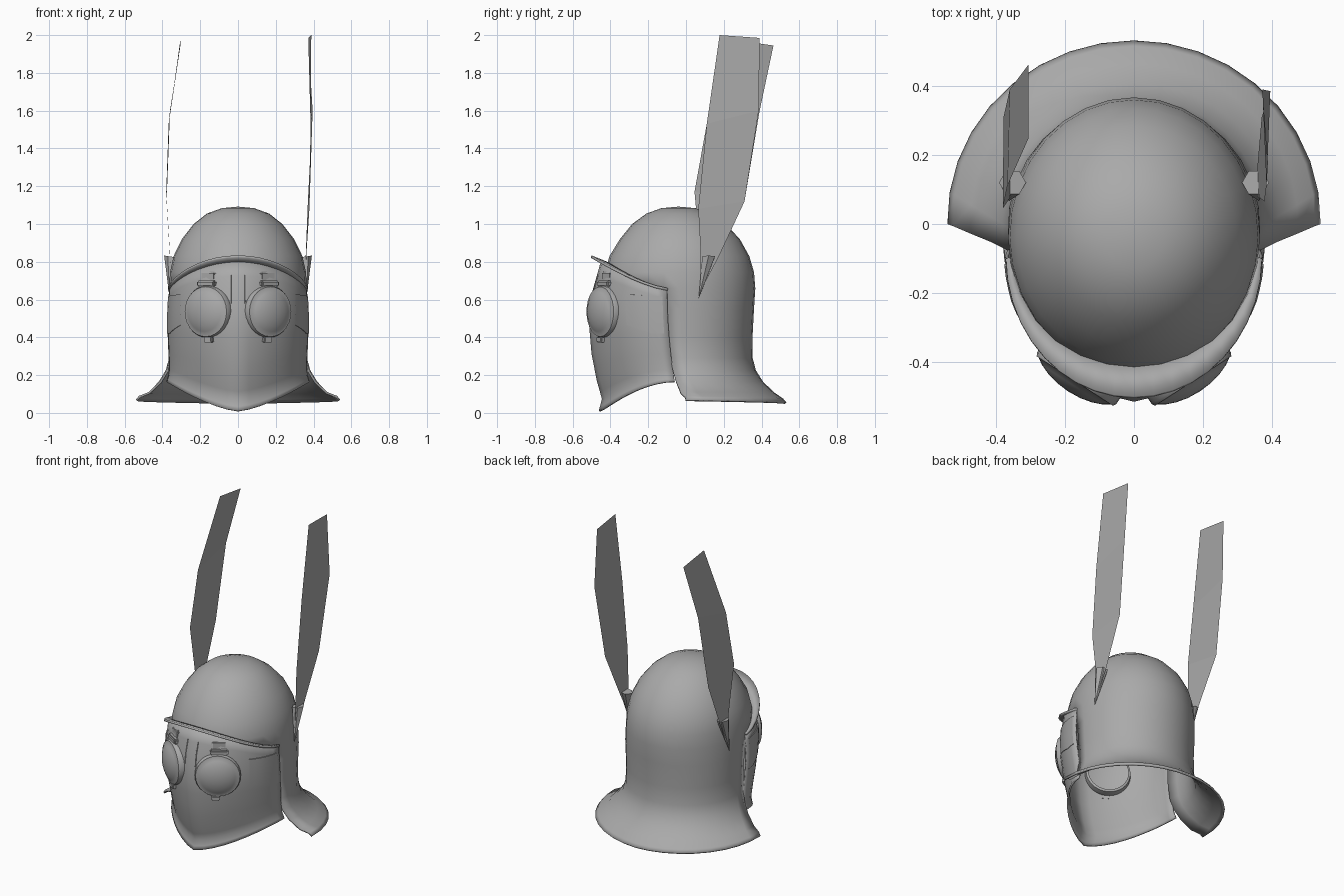
import bpy, bmesh, math
from mathutils import Matrix, Vector

if "Cube" in bpy.data.objects:
    bpy.data.objects.remove(bpy.data.objects["Cube"])

grey = bpy.data.materials.new("steel grey")
grey.diffuse_color = (0.4, 0.4, 0.4, 1)
grey.use_nodes = True
grey.node_tree.nodes["Principled BSDF"].inputs["Base Color"].default_value = grey.diffuse_color


def finish(name, bm, smooth=40, thick=0.0, recalc=True):
    bmesh.ops.remove_doubles(bm, verts=bm.verts, dist=1e-5)
    if recalc:
        bmesh.ops.recalc_face_normals(bm, faces=bm.faces)
    me = bpy.data.meshes.new(name)
    bm.to_mesh(me)
    bm.free()
    ob = bpy.data.objects.new(name, me)
    bpy.context.collection.objects.link(ob)
    me.materials.append(grey)
    if thick:
        mod = ob.modifiers.new("thickness", 'SOLIDIFY')
        mod.thickness, mod.offset = thick, -1
    if smooth:
        bpy.ops.object.select_all(action='DESELECT')
        ob.select_set(True)
        bpy.context.view_layer.objects.active = ob
        bpy.ops.object.shade_smooth_by_angle(angle=math.radians(smooth))
    return ob


def grid(bm, rows, closed=False):
    vs = [[bm.verts.new(p) for p in r] for r in rows]
    n = len(rows[0])
    for a, b in zip(vs, vs[1:]):
        for i in range(n if closed else n - 1):
            j = (i + 1) % n
            bm.faces.new((a[i], b[i], b[j], a[j]))


def lerp_table(table, v):
    for a, b in zip(table, table[1:]):
        if v <= b[0]:
            k = (v - a[0]) / (b[0] - a[0])
            return [p + (q - p) * k for p, q in zip(a, b)]
    return table[-1]


# --- skull: dome rows (z, half width, front y, back y) ---
BACK, FRONT = 18, 12
dome = [(1.092, 0, -.04, -.04), (1.084, .085, -.13, .05), (1.055, .165, -.21, .13),
        (1.0, .235, -.285, .21), (.92, .297, -.35, .285), (.83, .341, -.405, .335),
        (.745, .36, -.43, .36), (.66, .365, -.435, .367)]
# neck rows (z, half width, back y, front edge y)
neck = [(.55, .366, .36, -.10), (.40, .362, .352, -.095), (.29, .365, .353, -.082),
        (.225, .383, .37, -.07), (.165, .42, .408, -.052), (.11, .475, .465, -.028),
        (.075, .525, .515, -.006), (.055, .541, .532, 0)]


def ring_point(a, z, w, yf, yb, cy):
    ry = yb - cy if math.cos(a) > 0 else cy - yf
    return Vector((w * math.sin(a), cy + ry * math.cos(a), z))


bm = bmesh.new()
side = math.radians(102)
arc = [side * (1 - 2 * i / BACK) for i in range(BACK + 1)]
front = [-side - (2 * math.pi - 2 * side) * i / FRONT for i in range(1, FRONT)]
rows = []
for z, w, yf, yb in dome:
    rows.append([ring_point(a, z, w, yf, yb, (yf + yb) / 2) for a in arc + front])
grid(bm, rows, True)
rows = [rows[-1][:BACK + 1]]
for z, w, yb, ye in neck:
    cy = .01 if z < .2 else -.01
    amax = math.pi / 2 + math.asin((cy - ye) / (yb - cy))
    rows.append([ring_point(amax * (1 - 2 * i / BACK), z + (.015 * abs(1 - 2 * i / BACK) if z < .1 else 0),
                            w, 2 * cy - yb, yb, cy) for i in range(BACK + 1)])
grid(bm, rows)
finish("helmet_shell", bm, 40, .012)

# --- face mask: (v, depth, half width) from brim to chin ---
profile = [(0, .35, .365), (.2, .395, .371), (.4, .415, .374), (.62, .40, .37),
           (.8, .372, .366), (.92, .345, .368), (1, .362, .38)]


def z_top(c):
    return .655 + .15 * c ** 1.35


def z_low(s):
    return .01 + .155 * abs(s) ** 1.5


def mask_point(t, v, out=0.0):
    c, s = max(0, math.cos(t)), math.sin(t)
    _, d, w = lerp_table(profile, v)
    keel = .05 + .25 * v                       # lower rows come to a centre ridge
    reach = (1 - keel) * c + keel * (1 - abs(s))
    z = z_top(c) + (z_low(s) - z_top(c)) * v
    return Vector(((w + out) * s, -.1 + .04 * v * v * (1 - c) - d * reach - out * c, z))


def mask_at(t, z, out):
    c, s = math.cos(t), math.sin(t)
    return mask_point(t, (z_top(c) - z) / (z_top(c) - z_low(s)), out)


COLS = 20
angles = [math.pi * (i / COLS - .5) for i in range(COLS + 1)]
vs = [0, .1, .2, .3, .4, .51, .62, .71, .8, .87, .92, .97, 1]
bm = bmesh.new()
grid(bm, [[mask_point(t, v) for t in angles] for v in vs])
finish("face_mask", bm, 40, .01, False)

# --- brim over the mask, reaching back into the dome ---
bm = bmesh.new()
inner, outer = [], []
for t in angles:
    c, s = max(0, math.cos(t)), math.sin(t)
    inner.append((.345 * s, -.09 - .315 * c, .655 + .14 * c ** 1.4))
    outer.append((.37 * s, -.10 - .40 * c, .662 + .172 * c ** 1.4))
grid(bm, [inner, outer])
finish("brim", bm, 40, .013, False)


def box(bm, size, mat, bevel=.008):
    new = bmesh.ops.create_cube(bm, size=1, matrix=mat @ Matrix.Diagonal((*size, 1)))
    edges = {e for v in new['verts'] for e in v.link_edges}
    bmesh.ops.bevel(bm, geom=list(edges), offset=bevel, segments=2, affect='EDGES')


lens_profile = [(.12, -.07), (.133, -.065), (.137, -.04), (.137, -.004), (.132, .006), (.126, .006),
                (.105, .019), (.075, .031), (.04, .039), (0, .042)]
for sx, label in ((1, "right"), (-1, "left")):
    # goggle lens with its rim, facing forward and outward
    frame = Matrix.Translation((sx * .168, -.45, .536)) @ Matrix.Rotation(sx * math.radians(33), 4, 'Z')
    bm = bmesh.new()
    grid(bm, [[frame @ Vector((r * math.cos(k * math.pi / 14), -h, r * math.sin(k * math.pi / 14)))
               for k in range(28)] for r, h in lens_profile], True)
    finish(label + "_goggle", bm, 35)

    # clips above and below the goggle
    bm = bmesh.new()
    box(bm, (.11, .06, .035), frame @ Matrix.Translation((sx * .008, .03, .147)))
    box(bm, (.09, .05, .055), frame @ Matrix.Translation((sx * .008, .05, .185)))
    box(bm, (.05, .035, .03), frame @ Matrix.Translation((sx * -.012, .01, -.148)), .005)
    finish(label + "_goggle_clips", bm, 35)

    # side strap running back from the goggle
    bm = bmesh.new()
    strap = []
    for k in range(7):
        hi, lo = .628 - .012 * k / 6, .465 - .045 * min(1, k / 4)
        t = sx * math.radians(54 + 32 * k / 6)
        edge = .006 if k < 4 else .004
        strap.append([mask_at(t, hi, -.004), mask_at(t, hi, edge), mask_at(t, (hi + lo) / 2, edge),
                      mask_at(t, lo, .003), mask_at(t, lo, -.004)])
    grid(bm, strap)
    finish(label + "_strap", bm, 35)

    # narrow vertical nose ridge
    bm = bmesh.new()
    grid(bm, [[mask_at(sx * a, z, o) for a, o in ((.09, -.002), (.097, .003), (.105, .003), (.112, -.002))]
              for z in (.73, .68, .63, .58)])
    finish(label + "_nose_ridge", bm, 35)

    # six-sided plume socket tapering to a point
    bm = bmesh.new()
    tip = bm.verts.new((sx * .362, .067, .605))
    top = [bm.verts.new((sx * .352 + .039 * math.cos(k * math.pi / 3),
                         .12 + .039 * math.sin(k * math.pi / 3),
                         .827 + sx * .15 * .039 * math.cos(k * math.pi / 3))) for k in range(6)]
    for k in range(6):
        bm.faces.new((top[k], tip, top[(k + 1) % 6]))
    bm.faces.new(top)
    finish(label + "_plume_socket", bm, 0)

# --- flat plumes: each row is two edge points (x, y, z) ---
plumes = {
    "right": [((.358, .075, .68), (.358, .095, .68)), ((.362, .078, .84), (.358, .17, .82)),
              ((.378, .065, 1.08), (.370, .31, 1.12)), ((.384, .11, 1.53), (.395, .385, 1.6)),
              ((.388, .178, 2.0), (.372, .39, 1.985))],
    "left": [((-.355, .075, .68), (-.355, .095, .68)), ((-.36, .075, .84), (-.36, .165, .82)),
             ((-.38, .045, 1.17), (-.378, .31, 1.12)), ((-.367, .11, 1.53), (-.36, .39, 1.6)),
             ((-.305, .25, 1.975), (-.305, .463, 1.945))],
}
for label, rows in plumes.items():
    bm = bmesh.new()
    grid(bm, rows)
    finish(label + "_plume", bm, 0, 0, False)
